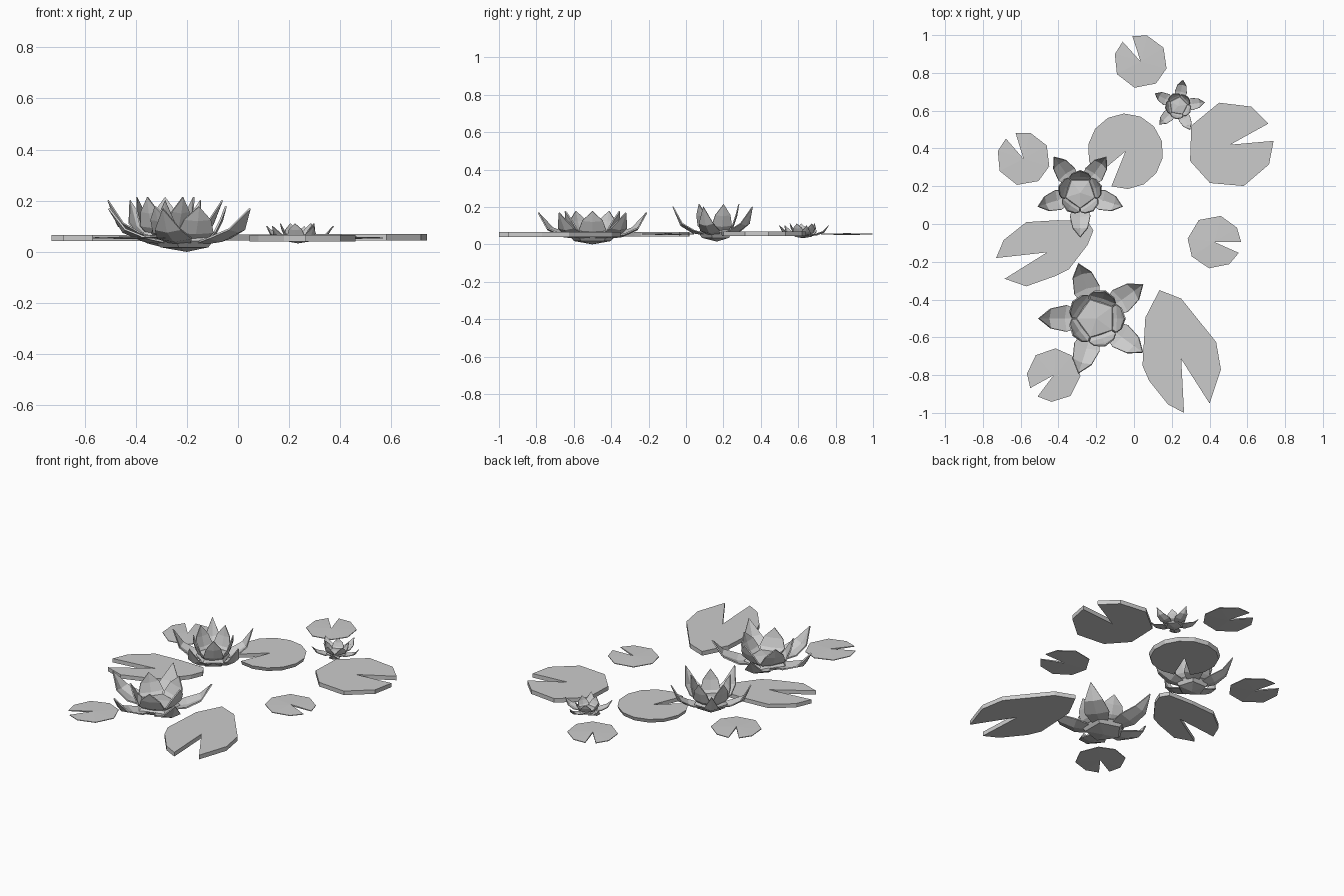
import bpy
import bmesh
from math import radians, sin, cos
from mathutils import Vector

if "Cube" in bpy.data.objects:
    bpy.data.objects.remove(bpy.data.objects["Cube"], do_unlink=True)

GREY = (0.6, 0.6, 0.6, 1.0)
grey = bpy.data.materials.new("plain_grey")
grey.use_nodes = True
grey.diffuse_color = GREY
grey.node_tree.nodes["Principled BSDF"].inputs["Base Color"].default_value = GREY


def finish(name, bm):
    bmesh.ops.recalc_face_normals(bm, faces=bm.faces)
    mesh = bpy.data.meshes.new(name)
    bm.to_mesh(mesh)
    bm.free()
    mesh.materials.append(grey)
    obj = bpy.data.objects.new(name, mesh)
    bpy.context.collection.objects.link(obj)
    return obj


def polar(radius, degrees, z=0.0):
    return Vector((radius * cos(radians(degrees)), radius * sin(radians(degrees)), z))


# Lily pads: a fan around the notch tip, closed by a rim
def pad(name, tip, outline, low, high, swell=0.0, under=1.0):
    bm = bmesh.new()
    tip = Vector(tip)
    layers = []
    for z, centre_z, scale in ((low, low - swell, under), (high, high + swell, 1.0)):
        centre = bm.verts.new((tip.x, tip.y, centre_z))
        ring = [bm.verts.new((*(tip + (Vector(p) - tip) * scale), z)) for p in outline]
        for a, b in zip(ring, ring[1:]):
            bm.faces.new((centre, a, b))
        layers.append([centre] + ring)
    bottom, top = layers
    for i in range(len(top)):
        j = (i + 1) % len(top)
        bm.faces.new((bottom[i], bottom[j], top[j], top[i]))
    return finish(name, bm)


def round_outline(tip, radius, notch, steps):
    return [Vector(tip) + polar(radius, notch + 12 + s).xy for s in steps]


NINE = (0, 32, 76, 125, 173, 213, 259, 304, 336)

# Thin small pads
for name, tip, notch in (("back_small_pad", (0.035, 0.86), 120),
                         ("left_small_pad", (-0.585, 0.345), 119),
                         ("right_small_pad", (0.425, -0.095), -12),
                         ("front_small_pad", (-0.425, -0.8), 221)):
    pad(name, tip, round_outline(tip, 0.142, notch, NINE), 0.053, 0.057, 0.003)

# Thick round pads
tip = (0.51, 0.42)
pad("right_large_pad", tip, round_outline(tip, 0.23, 17, NINE), 0.045, 0.07)
tip = (-0.045, 0.385)
fourteen = [i * 332 / 13 for i in range(14)]
pad("middle_large_pad", tip, round_outline(tip, 0.2, 236, fourteen), 0.045, 0.068, under=0.96)

# Thick stretched pads
pad("left_large_pad", (-0.46, -0.15),
    [(-0.685, -0.29), (-0.57, -0.33), (-0.415, -0.275), (-0.345, -0.24), (-0.245, -0.11),
     (-0.215, -0.035), (-0.245, 0.015), (-0.405, 0.02), (-0.57, 0.01), (-0.69, -0.085),
     (-0.73, -0.18)], 0.042, 0.066)
pad("front_large_pad", (0.25, -0.715),
    [(0.4, -0.95), (0.46, -0.77), (0.435, -0.625), (0.25, -0.395), (0.135, -0.35),
     (0.06, -0.495), (0.045, -0.75), (0.08, -0.83), (0.18, -0.955), (0.265, -1.0)],
    0.04, 0.066)

# Petal profiles: distance out, height, half width, cupping of the edges
OUTER = ((0.22, 0.18, 0.12, 0.02), (0.55, 0.25, 0.23, 0.07),
         (0.82, 0.46, 0.17, 0.06), (1.0, 1.0, 0.0, 0.0))
INNER = ((0.2, 0.18, 0.12, 0.0), (0.37, 0.4, 0.24, 0.03),
         (0.45, 0.68, 0.18, 0.03), (0.5, 1.0, 0.0, 0.0))


def add_petal(bm, profile, radius, height, base, angle):
    out, side = polar(1, angle), polar(1, angle + 90)
    rows = []
    for r, z, width, cup in profile:
        mid = out * r * radius + Vector((0, 0, base + z * height))
        lift = Vector((0, 0, cup * height)) - out * cup * radius * 0.5
        if width:
            edge = side * width * radius
            rows.append([bm.verts.new(p) for p in (mid - edge + lift, mid, mid + edge + lift)])
        else:
            rows.append([bm.verts.new(mid)] * 3)
    for a, b in zip(rows, rows[1:]):
        for k in range(2):
            corners = list(dict.fromkeys((a[k], a[k + 1], b[k + 1], b[k])))
            bm.faces.new(corners)


def flower(name, x, y, radius, base, height, outer_top, turn):
    # Outer and inner rings of five petals
    for ring, profile, top, shift in (("outer", OUTER, outer_top, 0), ("inner", INNER, height, 36)):
        bm = bmesh.new()
        for i in range(5):
            add_petal(bm, profile, radius, top, base, turn + shift + i * 72)
        petals = finish(f"{name}_{ring}_petals", bm)
        petals.location = (x, y, 0)
        thick = petals.modifiers.new("thickness", "SOLIDIFY")
        thick.thickness = radius * 0.025
        thick.offset = 0
    # Five-sided cup with a low domed heart
    bm = bmesh.new()
    foot = bm.verts.new((0, 0, base))
    heart = bm.verts.new((0, 0, base + height * 0.42))
    rings = [[bm.verts.new(polar(radius * r, turn + i * 72, base + height * z)) for i in range(5)]
             for r, z in ((0.34, 0.1), (0.42, 0.24), (0.34, 0.36))]
    for i in range(5):
        j = (i + 1) % 5
        bm.faces.new((foot, rings[0][j], rings[0][i]))
        bm.faces.new((heart, rings[-1][i], rings[-1][j]))
        for a, b in zip(rings, rings[1:]):
            bm.faces.new((a[i], a[j], b[j], b[i]))
    finish(f"{name}_cup", bm).location = (x, y, 0)


flower("front_flower", -0.2, -0.5, 0.305, 0.0, 0.178, 0.17, 36)
flower("left_flower", -0.285, 0.165, 0.235, 0.015, 0.2, 0.187, 54)
flower("back_flower", 0.235, 0.625, 0.14, 0.033, 0.078, 0.068, 8)
